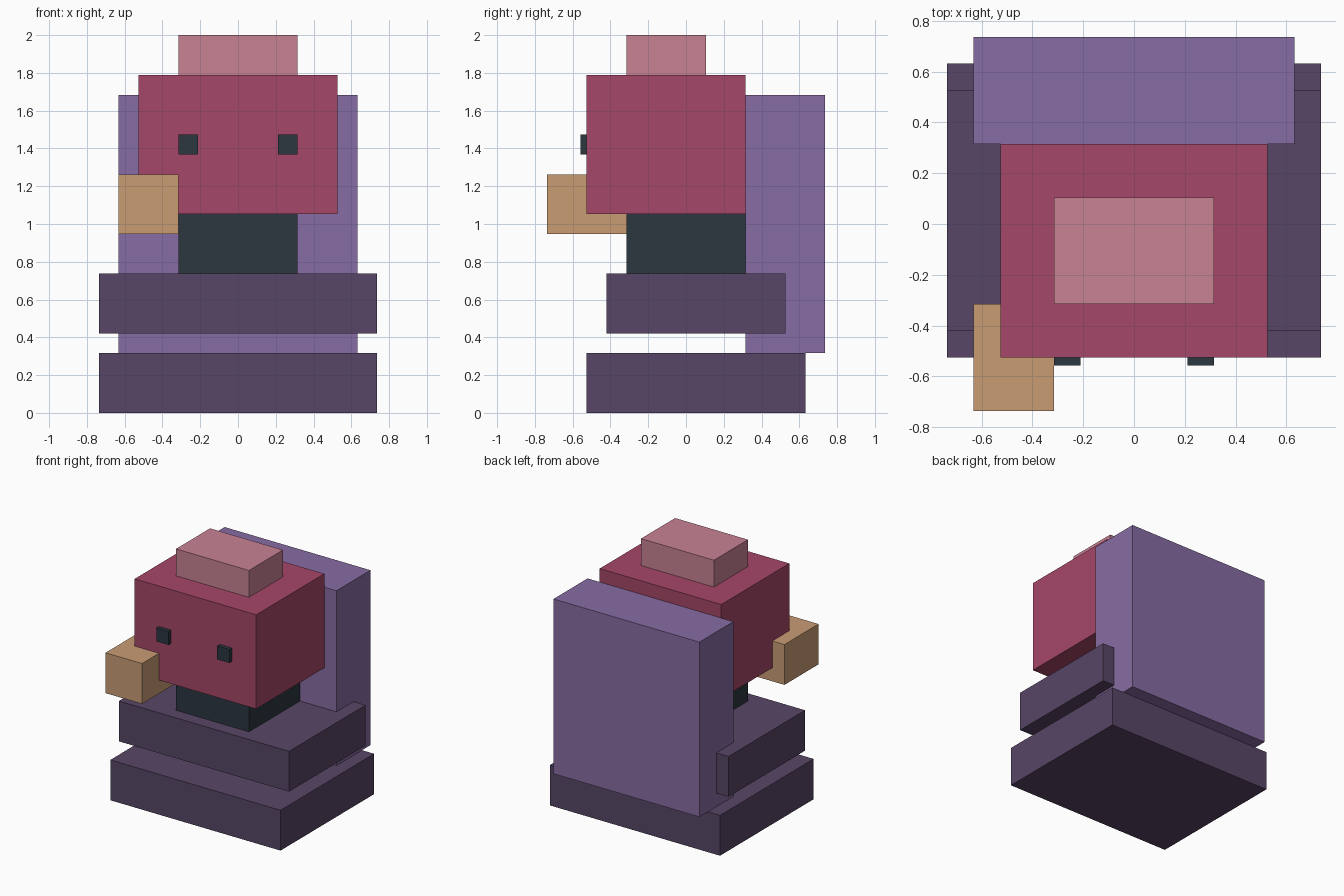
import bpy

if "Cube" in bpy.data.objects:
    bpy.data.objects.remove(bpy.data.objects["Cube"])

U = 2 / 19  # block unit


def lin(c):
    c /= 255
    return c / 12.92 if c <= 0.04045 else ((c + 0.055) / 1.055) ** 2.4


def material(name, r, g, b):
    m = bpy.data.materials.new(name)
    m.diffuse_color = (lin(r), lin(g), lin(b), 1)
    m.use_nodes = True
    m.node_tree.nodes["Principled BSDF"].inputs["Base Color"].default_value = m.diffuse_color
    return m


def box(name, mat, x, y, z):
    """Box spanning the given (low, high) ranges in block units."""
    spans = (x, y, z)
    bpy.ops.mesh.primitive_cube_add(size=1)
    ob = bpy.context.object
    ob.name = name
    for v in ob.data.vertices:
        v.co = [U * ((a + b) / 2 + c * (b - a)) for (a, b), c in zip(spans, v.co)]
    ob.data.materials.append(mat)
    return ob


plum = material("dark plum", 87, 70, 102)
violet = material("violet", 135, 108, 163)
charcoal = material("charcoal", 44, 54, 64)
crimson = material("crimson", 166, 71, 104)
pink = material("pink", 200, 130, 148)
tan = material("tan", 200, 156, 116)

# Chair: base slab, seat slab and tall backrest
box("base", plum, (-7, 7), (-5, 6), (0, 3))
box("seat", plum, (-7, 7), (-4, 5), (4, 7))
box("backrest", violet, (-6, 6), (3, 7), (3, 16))

# Figure: body, head, crest and one raised hand
box("body", charcoal, (-3, 3), (-3, 3), (7, 10))
box("head", crimson, (-5, 5), (-5, 3), (10, 17))
box("crest", pink, (-3, 3), (-3, 1), (17, 19))
box("hand", tan, (-6, -3), (-7, -3), (9, 12))

# Eyes standing slightly proud of the face
for name, x in (("right_eye", -3), ("left_eye", 2)):
    box(name, charcoal, (x, x + 1), (-5.3, -4.9), (13, 14))
